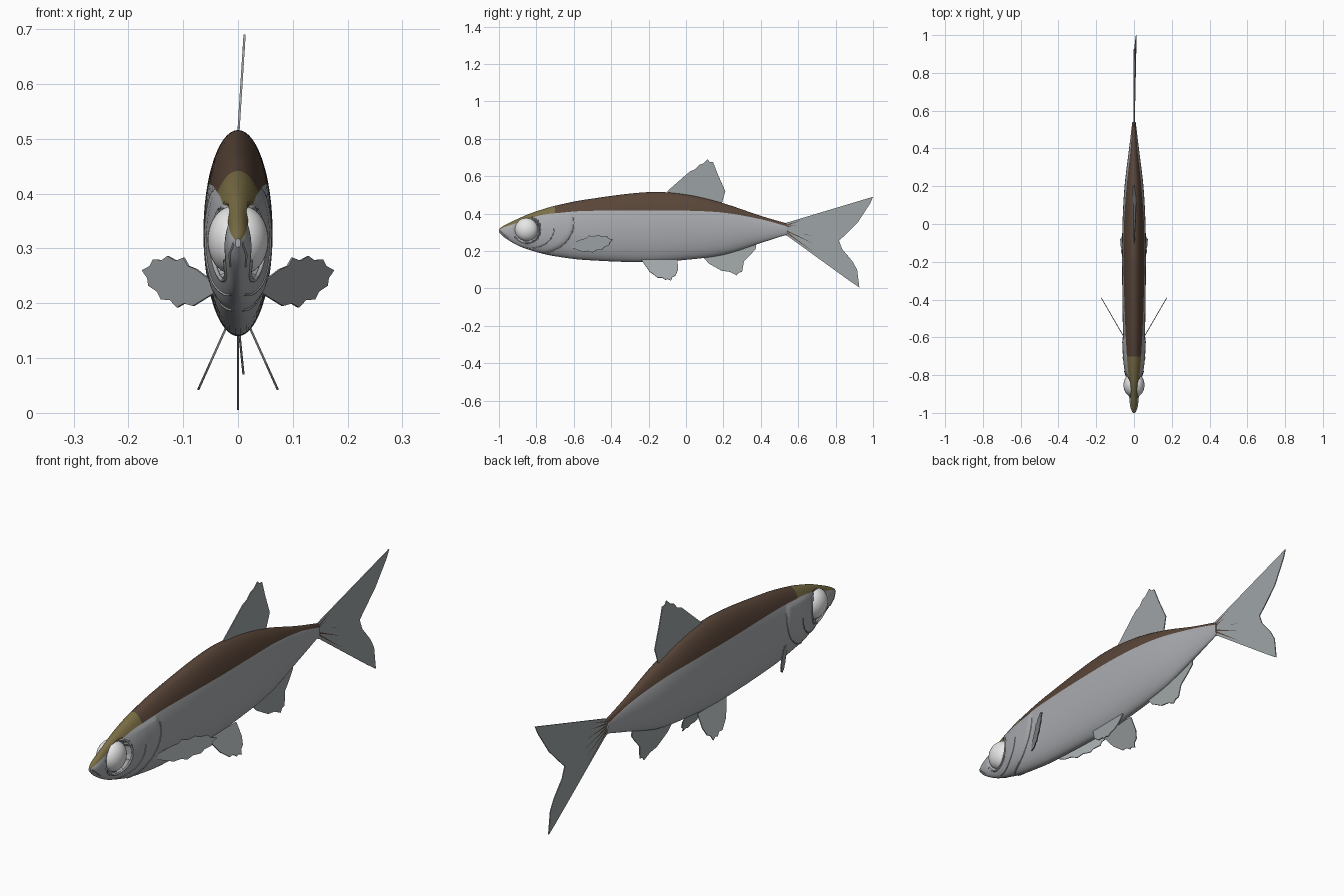
import bpy, bmesh, math
from mathutils import Vector

cube = bpy.data.objects.get("Cube")
if cube:
    bpy.data.objects.remove(cube)


def material(name, r, g, b):
    mat = bpy.data.materials.new(name)
    mat.use_nodes = True
    mat.diffuse_color = (r, g, b, 1)
    bsdf = mat.node_tree.nodes["Principled BSDF"]
    bsdf.inputs["Base Color"].default_value = (r, g, b, 1)
    bsdf.inputs["Roughness"].default_value = 0.6
    return mat


silver = material("silver", .40, .41, .43)
brown = material("back_brown", .10, .06, .04)
olive = material("head_olive", .20, .16, .06)
fin_grey = material("fin_grey", .35, .38, .39)
white = material("eye_white", .8, .8, .8)

# Body stations: y, top, bottom, half width, colour border height
STATIONS = [
    (-1, .318, .302, .005, .314),
    (-.97, .338, .272, .019, .328),
    (-.9, .372, .23, .027, .352),
    (-.84, .398, .207, .038, .374),
    (-.76, .425, .184, .05, .395),
    (-.7, .442, .172, .053, .402),
    (-.55, .473, .153, .059, .414),
    (-.2, .515, .14, .063, .417),
    (0, .502, .153, .061, .416),
    (.2, .455, .18, .05, .405),
    (.4, .388, .243, .026, .37),
    (.54, .347, .288, .009, .332),
]


def station(y):
    """Smoothly interpolated top, bottom, half width and border at y."""
    n = len(STATIONS)
    i = max(k for k in range(n - 1) if STATIONS[k][0] <= y + 1e-6)
    p = [STATIONS[min(max(k, 0), n - 1)] for k in range(i - 1, i + 3)]
    h = p[2][0] - p[1][0]
    t = (y - p[1][0]) / h
    out = []
    for c in (1, 2, 3, 4):
        m0 = (p[2][c] - p[0][c]) / (p[2][0] - p[0][0]) * h
        m1 = (p[3][c] - p[1][c]) / (p[3][0] - p[1][0]) * h
        d = p[2][c] - p[1][c]
        out.append(p[1][c] + t * (m0 + t * (3 * d - 2 * m0 - m1 + t * (m0 + m1 - 2 * d))))
    return out


EYE_Y, EYE_Z, EYE_R = -.853, .315, .062


def half_width(y, z):
    """Body surface x at (y, z), with the gill cover step and eye socket."""
    top, bottom, w, border = station(y)
    f = (z - (top + bottom) / 2) / ((top - bottom) / 2)
    x = w * math.sqrt(max(0, 1 - f * f))
    gill = math.hypot((y + .8) / .2, (z - .35) / .165)
    if y > -.8 and z < border:
        x += .006 * min(1, max(0, (1 - gill) * 12)) * min(1, (y + .8) * 10) * min(1, x / .02)
    if math.hypot(y - EYE_Y, z - EYE_Z) < EYE_R + .007:
        x = min(x, .018)
    return x


def finish(name, bm, mats, smooth=True):
    mesh = bpy.data.meshes.new(name)
    bmesh.ops.recalc_face_normals(bm, faces=bm.faces)
    bm.to_mesh(mesh)
    bm.free()
    obj = bpy.data.objects.new(name, mesh)
    bpy.context.collection.objects.link(obj)
    for m in mats:
        mesh.materials.append(m)
    if smooth:
        bpy.ops.object.select_all(action='DESELECT')
        obj.select_set(True)
        bpy.context.view_layer.objects.active = obj
        bpy.ops.object.shade_smooth_by_angle(angle=math.radians(40))
    return obj


# Body: rings whose vertices follow the colour border
RINGS, LOW, HIGH = 160, 26, 10
bm = bmesh.new()
rings = []
for r in range(RINGS + 1):
    y = -1 + 1.54 * r / RINGS
    top, bottom, w, border = station(y)
    mid, half = (top + bottom) / 2, (top - bottom) / 2
    edge = math.asin(max(-.95, min(.95, (border - mid) / half)))
    down = -math.pi / 2
    angles = [down + (edge - down) * k / LOW for k in range(LOW)]
    angles += [edge + (-down - edge) * k / HIGH for k in range(HIGH + 1)]
    zs = [mid + half * math.sin(a) for a in angles]
    right = [(half_width(y, z), y, z) for z in zs]
    loop = right + [(-x, yy, z) for x, yy, z in right[-2:0:-1]]
    rings.append([bm.verts.new(co) for co in loop])
count = len(rings[0])
for r in range(RINGS):
    back_colour = 2 if -1 + 1.54 * r / RINGS < -.705 else 1
    for k in range(count):
        n = (k + 1) % count
        face = bm.faces.new((rings[r][k], rings[r][n], rings[r + 1][n], rings[r + 1][k]))
        face.material_index = back_colour if LOW <= k < LOW + 2 * HIGH else 0
bm.faces.new(rings[0])
bm.faces.new(rings[-1])
finish("body", bm, [silver, brown, olive])


# Fins: flat outlines in (y, z), with x given by a rule, scalloped on request
def fin(name, outline, x_rule, scallop=()):
    bm = bmesh.new()
    centre = sum((Vector(p) for p in outline), Vector((0, 0))) / len(outline)
    points = []
    for i, p in enumerate(outline):
        points.append(Vector(p))
        if i in scallop:
            middle = (Vector(p) + Vector(outline[i + 1])) / 2
            points.append(middle + (centre - middle).normalized() * .007)
    bm.faces.new([bm.verts.new((x_rule(y, z), y, z)) for y, z in points])
    obj = finish(name, bm, [fin_grey], smooth=False)
    solid = obj.modifiers.new("thickness", 'SOLIDIFY')
    solid.thickness = .004
    solid.offset = 0


fin("dorsal_fin", [(-.1, .5), (-.1, .52), (.02, .625), (.07, .66), (.115, .69), (.145, .675),
                   (.17, .61), (.21, .52), (.19, .45)],
    lambda y, z: .012 * (z - .5) / .19, (2, 3, 4))
fin("tail_fin", [(.52, .345), (.55, .355), (1, .49), (.985, .455), (.92, .355), (.85, .285),
                 (.818, .255), (.835, .21), (.89, .145), (.915, .1), (.927, .005),
                 (.875, .04), (.55, .275), (.52, .29)],
    lambda y, z: .012 * (z - .32) / .17 if z > .32 else 0)
fin("anal_fin", [(.09, .17), (.12, .135), (.19, .095), (.27, .07), (.3, .088), (.31, .145),
                 (.345, .18), (.375, .215), (.37, .27)],
    lambda y, z: .01 * (.17 - z) / .1, (2, 3))

PECTORAL = [(-.62, .235), (-.56, .262), (-.52, .283), (-.47, .286), (-.425, .28), (-.39, .26),
            (-.41, .232), (-.45, .207), (-.5, .192), (-.55, .195), (-.62, .22)]
PELVIC = [(-.24, .155), (-.195, .09), (-.15, .057), (-.11, .046), (-.08, .042),
          (-.055, .07), (-.043, .1), (-.045, .155)]


# Thin raised edges that follow the body surface
def ridge(name, path, side, radius):
    curve = bpy.data.curves.new(name, 'CURVE')
    curve.dimensions = '3D'
    curve.bevel_depth = radius
    curve.bevel_resolution = 1
    spline = curve.splines.new('POLY')
    spline.points.add(len(path) - 1)
    for point, (y, z) in zip(spline.points, path):
        point.co = (side * half_width(y, z), y, z, 1)
    curve.materials.append(silver)
    bpy.context.collection.objects.link(bpy.data.objects.new(name, curve))


def arc(cy, cz, ry, rz, start, end, steps=28):
    span = [math.radians(start + (end - start) * k / steps) for k in range(steps + 1)]
    return [(cy + ry * math.cos(a), cz + rz * math.sin(a)) for a in span]


# Paired parts
for side, label in ((1, "left"), (-1, "right")):
    fin(label + "_pectoral_fin", PECTORAL,
        lambda y, z: side * (.055 + (y + .595) * .58), range(1, 9))
    fin(label + "_pelvic_fin", PELVIC,
        lambda y, z: side * (.025 + (.148 - z) * .45), (2, 3, 4))
    ridge(label + "_gill_edge", arc(-.8, .35, .2, .165, -80, 10), side, .003)
    ridge(label + "_cheek_edge", arc(-.83, .32, .125, .105, -100, 0), side, .0025)
    ridge(label + "_eye_rim", arc(EYE_Y, EYE_Z, .073, .073, -150, 50), side, .004)
    ridge(label + "_mouth_line", [(-.995, .309), (-.975, .29), (-.95, .268)], side, .0025)
    bm = bmesh.new()
    bmesh.ops.create_uvsphere(bm, u_segments=32, v_segments=20, radius=EYE_R)
    bmesh.ops.scale(bm, vec=(.75, 1, 1), verts=bm.verts)
    bmesh.ops.translate(bm, vec=(side * .009, EYE_Y, EYE_Z), verts=bm.verts)
    finish(label + "_eye", bm, [white])

# Brown streaks fanning over the root of the tail
bm = bmesh.new()
for side in (1, -1):
    for k in range(6):
        angle = math.radians(-36 + 11 * k)
        reach = .2 - .02 * k
        along = Vector((0, math.cos(angle), math.sin(angle)))
        across = Vector((0, -along.z, along.y)) * .0035
        root = Vector((0, .53, .305 + .006 * k))
        streak = (root - across, root + across, root + along * reach)
        verts = []
        for p in streak:
            lean = .012 * max(0, p.z - .32) / .17
            verts.append(bm.verts.new((lean + side * .003, p.y, p.z)))
        bm.faces.new(verts if side > 0 else verts[::-1])
finish("tail_streaks", bm, [brown], smooth=False)
